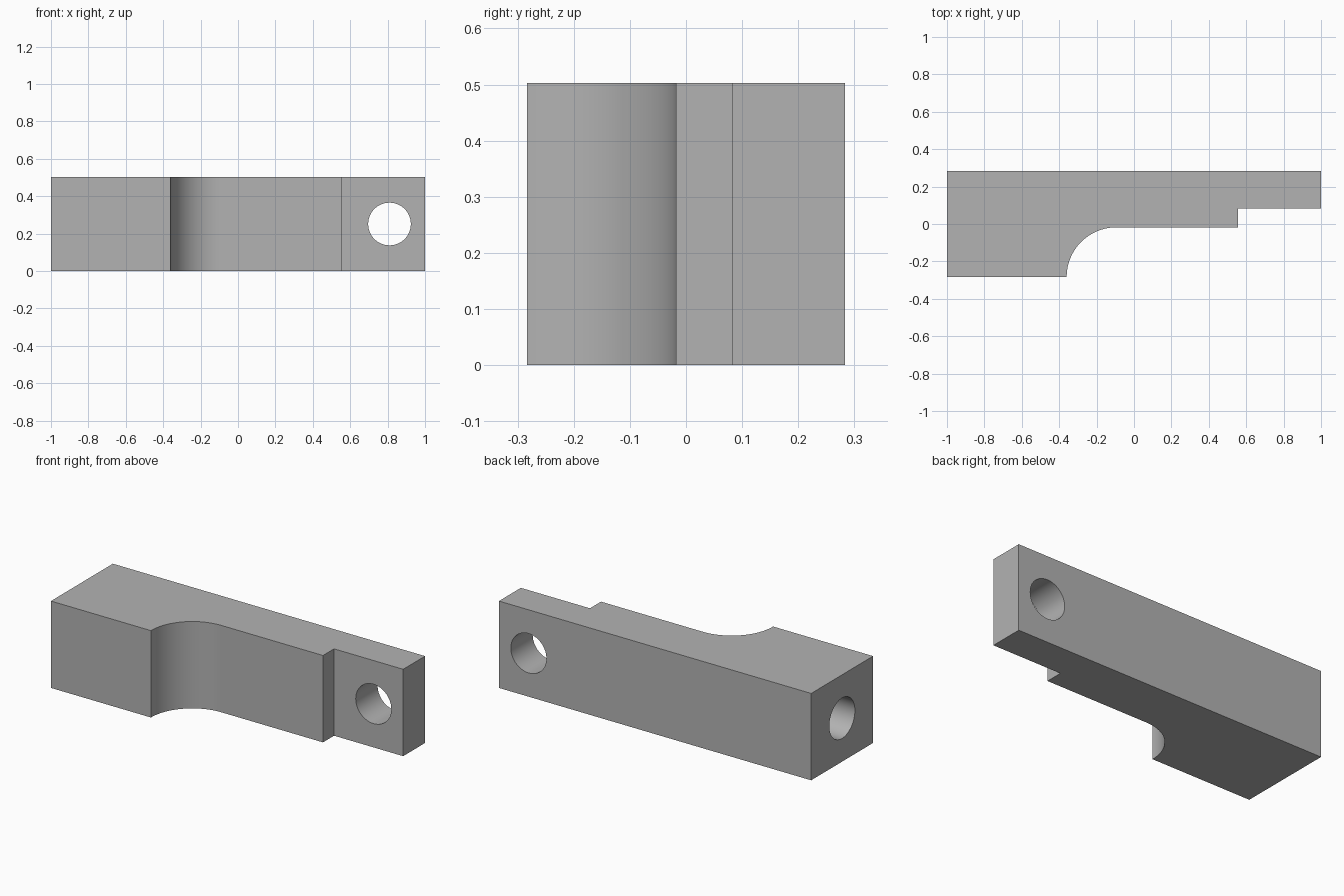
import bpy, bmesh, math
from mathutils import Vector

if "Cube" in bpy.data.objects:
    bpy.data.objects.remove(bpy.data.objects["Cube"])

H = 0.503      # block height
Y = 0.283      # half depth
R = 0.265      # fillet radius

grey = bpy.data.materials.new("plain_grey")
grey.diffuse_color = (0.45, 0.45, 0.45, 1)
grey.use_nodes = True
grey.node_tree.nodes["Principled BSDF"].inputs["Base Color"].default_value = grey.diffuse_color

# Outline of the bracket: thick end, concave fillet, arm, thin tab
outline = [(-1, Y), (-1, -Y)]
cx = -0.36 + R
for i in range(25):
    a = math.pi - i / 24 * math.pi / 2
    outline.append((cx + R * math.cos(a), -Y + R * math.sin(a)))
outline += [(0.557, -Y + R), (0.557, 0.083), (1, 0.083), (1, Y)]

# Extrude the outline upward
mesh = bpy.data.meshes.new("bracket_body")
bm = bmesh.new()
base = bm.faces.new([bm.verts.new((x, y, 0)) for x, y in outline])
top = bmesh.ops.extrude_face_region(bm, geom=[base])["geom"]
bmesh.ops.translate(bm, vec=(0, 0, H),
                    verts=[g for g in top if isinstance(g, bmesh.types.BMVert)])
bmesh.ops.recalc_face_normals(bm, faces=bm.faces)
bm.to_mesh(mesh)
bm.free()
mesh.materials.append(grey)
body = bpy.data.objects.new("bracket_body", mesh)
bpy.context.collection.objects.link(body)


def drill(name, start, end, radius):
    """Cut a round hole between two points."""
    a, b = Vector(start), Vector(end)
    bpy.ops.mesh.primitive_cylinder_add(
        vertices=64, radius=radius, depth=(b - a).length, location=(a + b) / 2,
        rotation=(b - a).to_track_quat('Z', 'Y').to_euler())
    cutter = bpy.context.object
    cutter.name = name
    cutter.data.materials.append(grey)
    mod = body.modifiers.new(name, 'BOOLEAN')
    mod.operation, mod.solver, mod.object = 'DIFFERENCE', 'EXACT', cutter
    bpy.ops.object.select_all(action='DESELECT')
    body.select_set(True)
    bpy.context.view_layer.objects.active = body
    bpy.ops.object.modifier_apply(modifier=name)
    bpy.data.objects.remove(cutter)


# Through hole in the tab, blind hole in the thick end
drill("tab_hole", (0.81, -0.1, H / 2), (0.81, 0.5, H / 2), 0.114)
drill("end_hole", (-1.1, 0, H / 2), (-0.5, 0, H / 2), 0.117)

bpy.ops.object.shade_smooth_by_angle(angle=math.radians(30))
